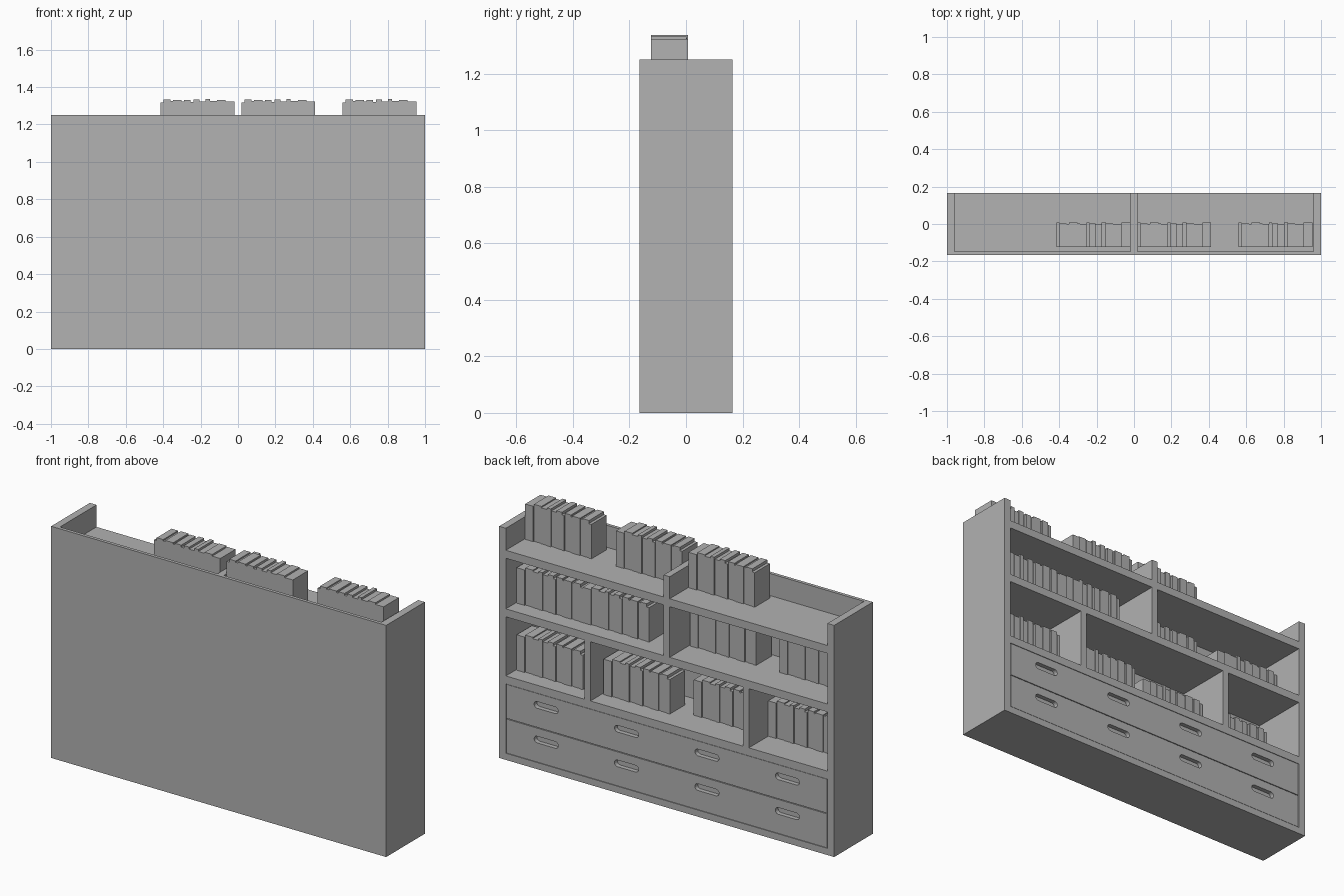
import bpy, bmesh, math

cube = bpy.data.objects.get("Cube")
if cube:
    bpy.data.objects.remove(cube, do_unlink=True)

grey = bpy.data.materials.new("plain_grey")
grey.use_nodes = True
colour = (0.445, 0.445, 0.445, 1)
grey.diffuse_color = colour
grey.node_tree.nodes["Principled BSDF"].inputs["Base Color"].default_value = colour

W, D, H = 1.0, 0.165, 1.25       # half width, half depth, height
T, BACK = 0.04, 0.018            # board and back panel thickness
IN = W - T                       # inner half width
SHELVES = [0.41, 0.772, 1.088]   # undersides
ST = 0.043                       # shelf thickness


def finish(name, bm):
    bmesh.ops.recalc_face_normals(bm, faces=bm.faces)
    mesh = bpy.data.meshes.new(name)
    bm.to_mesh(mesh)
    bm.free()
    mesh.materials.append(grey)
    obj = bpy.data.objects.new(name, mesh)
    bpy.context.collection.objects.link(obj)
    return obj


def add_box(bm, x0, x1, y0, y1, z0, z1):
    verts = bmesh.ops.create_cube(bm, size=1)["verts"]
    bmesh.ops.scale(bm, vec=(x1 - x0, y1 - y0, z1 - z0), verts=verts)
    bmesh.ops.translate(bm, vec=((x0 + x1) / 2, (y0 + y1) / 2, (z0 + z1) / 2), verts=verts)


def box(name, *bounds):
    bm = bmesh.new()
    add_box(bm, *bounds)
    return finish(name, bm)


# Carcass
box("back_panel", -W, W, -D, -D + BACK, 0, H)
box("left_side", IN, W, -D + BACK, D, 0, H)
box("right_side", -W, -IN, -D + BACK, D, 0, H)
box("base_board", -IN, IN, -D + BACK, D, 0, 0.036)
for i, z in enumerate(SHELVES):
    box(f"shelf_{i + 1}", -IN, IN, -D + BACK, D, z, z + ST)

# Upright dividers
def divider(name, x, z0, z1):
    box(name, x - 0.018, x + 0.018, -D + BACK, D, z0, z1)

divider("top_divider", 0, SHELVES[2] + ST, H)
divider("middle_divider", 0, SHELVES[1] + ST, SHELVES[2])
divider("left_lower_divider", 0.473, SHELVES[0] + ST, SHELVES[1])
divider("right_lower_divider", -0.473, SHELVES[0] + ST, SHELVES[1])


# Drawer fronts with rounded finger slots
def slot_cutter(z):
    bm = bmesh.new()
    r, half = 0.018, 0.054
    for cx in (-0.72, -0.24, 0.24, 0.72):
        ring = []
        for side in (1, -1):
            for k in range(9):
                a = math.pi * k / 8 - math.pi / 2
                ring.append(bm.verts.new((cx + side * (half + r * math.cos(a)),
                                          D - 0.025, z + side * r * math.sin(a))))
        face = bm.faces.new(ring)
        out = bmesh.ops.extrude_face_region(bm, geom=[face])["geom"]
        bmesh.ops.translate(bm, vec=(0, 0.05, 0),
                            verts=[v for v in out if isinstance(v, bmesh.types.BMVert)])
    cutter = finish("slot_cutter", bm)
    cutter.hide_render = True
    return cutter


GAP = 0.004
for name, z0, z1 in (("lower_drawer", 0.036, 0.223), ("upper_drawer", 0.223, 0.41)):
    drawer = box(name, -IN + GAP, IN - GAP, -D + 0.05, D - 0.001, z0 + GAP / 2, z1 - GAP / 2)
    cutter = slot_cutter(z0 + 0.123)
    cut = drawer.modifiers.new("slots", 'BOOLEAN')
    cut.operation = 'DIFFERENCE'
    cut.solver = 'EXACT'
    cut.object = cutter
    graph = bpy.context.evaluated_depsgraph_get()
    carved = bpy.data.meshes.new_from_object(drawer.evaluated_get(graph))
    drawer.modifiers.clear()
    drawer.data = carved
    bpy.data.objects.remove(cutter, do_unlink=True)

# One run of books: (thickness, height) in thousandths, reused everywhere
BOOKS = [(16, 186), (38, 202), (14, 195), (46, 201), (12, 193), (36, 201), (16, 190),
         (32, 203), (32, 192), (22, 205), (38, 194), (45, 200), (48, 191)]


def book_row(name, x, front, floor):
    bm = bmesh.new()
    for i, (thick, tall) in enumerate(BOOKS):
        w = thick / 1000
        spine = front - 0.003 * (i % 3)
        add_box(bm, x, x + w, front - 0.13, spine, floor, floor + tall / 1000)
        x += w
    finish(name, bm)


ROWS = {
    "top": (SHELVES[2], [(-0.415, 0.007), (0.018, 0.007), (0.56, 0.007)]),
    "middle": (SHELVES[1], [(-0.952, 0.0), (-0.418, 0.0), (0.165, 0.08), (0.56, 0.08)]),
    "lower": (SHELVES[0], [(-0.885, 0.0), (-0.448, 0.01), (0.05, 0.067), (0.56, 0.08)]),
}
for row, (z, places) in ROWS.items():
    for i, (x, front) in enumerate(places):
        book_row(f"{row}_books_{i + 1}", x, front, z + ST)
